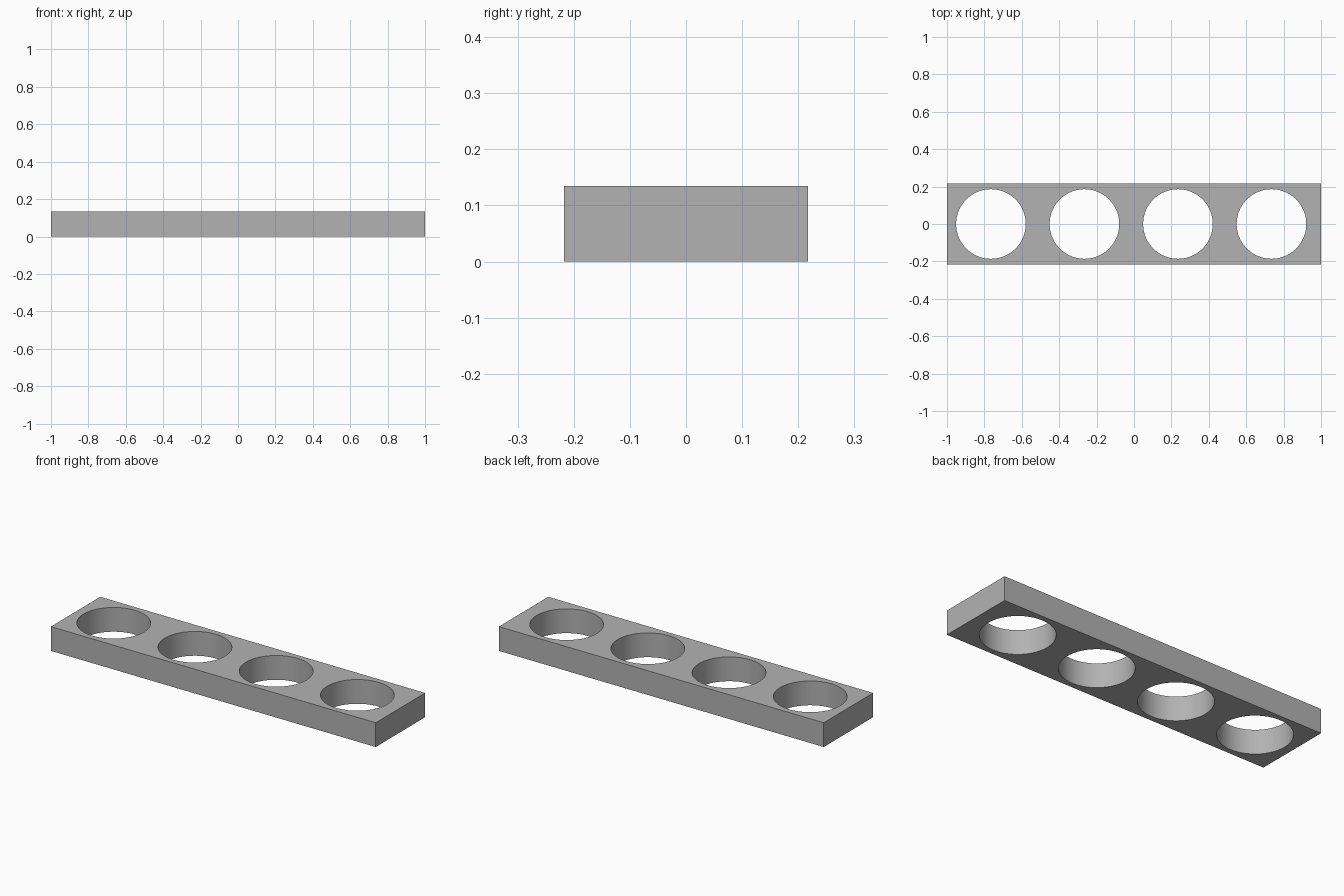
import bpy
import math

LENGTH, DEPTH, HEIGHT = 2.0, 0.434, 0.135
HOLE_RADIUS, HOLE_SPACING, FIRST_HOLE_X = 0.186, 0.5, -0.765

cube = bpy.data.objects.get("Cube")
if cube:
    bpy.data.objects.remove(cube, do_unlink=True)

# Plain grey material
grey = bpy.data.materials.new("plain_grey")
grey.use_nodes = True
colour = (0.45, 0.45, 0.45, 1.0)
grey.diffuse_color = colour
grey.node_tree.nodes["Principled BSDF"].inputs["Base Color"].default_value = colour

# Rectangular bar
bpy.ops.mesh.primitive_cube_add(size=1, location=(0, 0, HEIGHT / 2))
bar = bpy.context.object
bar.name = "holder_bar"
bar.scale = (LENGTH, DEPTH, HEIGHT)
bpy.ops.object.transform_apply(location=False, rotation=False, scale=True)
bar.data.materials.append(grey)

# Row of four round through holes
cutters = []
for i in range(4):
    bpy.ops.mesh.primitive_cylinder_add(
        vertices=96, radius=HOLE_RADIUS, depth=HEIGHT * 3,
        location=(FIRST_HOLE_X + i * HOLE_SPACING, 0, HEIGHT / 2))
    cutter = bpy.context.object
    cutter.name = f"hole_cutter_{i + 1}"
    cutter.hide_render = True
    cutter.data.materials.append(grey)
    cutters.append(cutter)
    cut = bar.modifiers.new(f"round_hole_{i + 1}", 'BOOLEAN')
    cut.operation = 'DIFFERENCE'
    cut.solver = 'EXACT'
    cut.object = cutter

# Apply the cuts, drop the cutters and smooth the hole walls
bpy.ops.object.select_all(action='DESELECT')
bar.select_set(True)
bpy.context.view_layer.objects.active = bar
for name in [m.name for m in bar.modifiers]:
    bpy.ops.object.modifier_apply(modifier=name)
for cutter in cutters:
    bpy.data.objects.remove(cutter, do_unlink=True)
bpy.ops.object.shade_smooth_by_angle(angle=math.radians(30))
